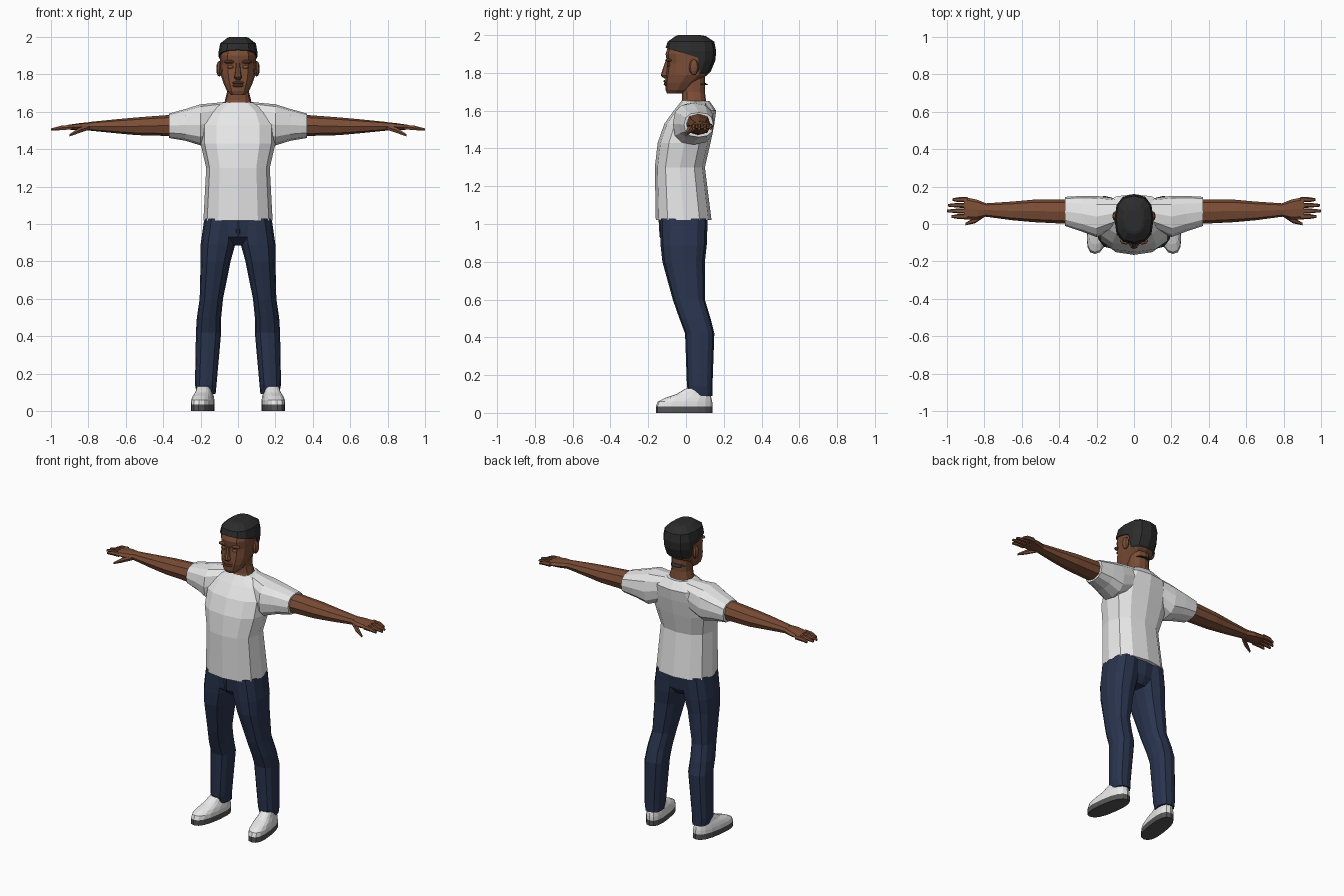
import bpy
import bmesh
from math import cos, sin, tau, copysign
from mathutils import Matrix, Vector

default_cube = bpy.data.objects.get("Cube")
if default_cube:
    bpy.data.objects.remove(default_cube, do_unlink=True)


def make_material(name, *color):
    material = bpy.data.materials.new(name)
    material.use_nodes = True
    material.diffuse_color = (*color, 1)
    shader = material.node_tree.nodes["Principled BSDF"]
    shader.inputs["Base Color"].default_value = (*color, 1)
    return material


skin = make_material("brown skin", .2, .075, .037)
white = make_material("white cloth", .8, .8, .8)
denim = make_material("navy denim", .022, .034, .075)
black = make_material("black hair", .025, .025, .025)
rubber = make_material("grey rubber", .09, .09, .09)


def add_object(name, material, bm, mirror):
    """Turn the finished bmesh into an object, optionally mirrored across x."""
    bmesh.ops.recalc_face_normals(bm, faces=bm.faces[:])
    mesh = bpy.data.meshes.new(name)
    bm.to_mesh(mesh)
    bm.free()
    mesh.materials.append(material)
    part = bpy.data.objects.new(name, mesh)
    bpy.context.collection.objects.link(part)
    if mirror:
        modifier = part.modifiers.new("mirror", "MIRROR")
        modifier.use_mirror_merge = False


def squarish(value):
    """Push a circle coordinate outwards for a slightly boxy outline."""
    return copysign(abs(value) ** .8, value)


def loft(name, material, sections, along="z", sides=12,
         mirror=False, splay=0, cut=None):
    """Skin sections given as (position, low a, high a, low b, high b).
    Along z, a and b are x and y; along x, they are y and z."""
    bm = bmesh.new()
    rings = []
    for position, low_a, high_a, low_b, high_b in sections:
        ring = []
        for step in range(sides):
            angle = tau * step / sides
            a = low_a + (high_a - low_a) * (1 + squarish(cos(angle))) / 2
            b = low_b + (high_b - low_b) * (1 + squarish(sin(angle))) / 2
            if along == "z":
                ring.append(bm.verts.new((a - splay * b, b, position)))
            else:
                ring.append(bm.verts.new((position, a, b)))
        rings.append(ring)
    for lower, upper in zip(rings, rings[1:]):
        for step in range(sides):
            following = (step + 1) % sides
            bm.faces.new((lower[step], lower[following],
                          upper[following], upper[step]))
    bm.faces.new(rings[0])
    bm.faces.new(rings[-1])
    if cut:
        point, normal = cut
        bmesh.ops.bisect_plane(
            bm, geom=bm.verts[:] + bm.edges[:] + bm.faces[:],
            plane_co=Vector(point), plane_no=Vector(normal), clear_inner=True)
        open_edges = [edge for edge in bm.edges if edge.is_boundary]
        bmesh.ops.holes_fill(bm, edges=open_edges)
    add_object(name, material, bm, mirror)


def centred(*rows):
    """Sections symmetric in x, from (height, half width, front, back)."""
    return [(z, -half, half, front, back) for z, half, front, back in rows]


def fingers(name, *joints):
    """Tapered digits along x, from (x, y, z, radius) joints."""
    sections = [(x, y - r, y + r, z - r, z + r) for x, y, z, r in joints]
    loft(name, skin, sections, along="x", sides=6, mirror=True)


def bead(name, centre, radii, mirror=False):
    """A low-poly skin ellipsoid for small features of the face."""
    bm = bmesh.new()
    placement = Matrix.Translation(centre) @ Matrix.Diagonal((*radii, 1))
    bmesh.ops.create_uvsphere(bm, u_segments=8, v_segments=6,
                              radius=1, matrix=placement)
    add_object(name, skin, bm, mirror)


# Shirt
loft("shirt_body", white, centred(
    (1.02, .185, -.16, .135), (1.3, .17, -.165, .1), (1.43, .2, -.15, .13),
    (1.53, .2, -.115, .15), (1.6, .165, -.065, .16), (1.65, .085, -.025, .125)))
loft("sleeves", white, [
    (.04, .01, .13, 1.5, 1.655), (.2, -.07, .15, 1.42, 1.64),
    (.28, -.04, .15, 1.445, 1.615), (.37, -.01, .145, 1.46, 1.59)],
    along="x", mirror=True)

# Arms and hands
loft("arms", skin, [
    (.34, 0, .13, 1.47, 1.585), (.54, .01, .13, 1.475, 1.57),
    (.65, .02, .12, 1.485, 1.56), (.8, .04, .11, 1.5, 1.545)],
    along="x", sides=8, mirror=True)
loft("palms", skin, [
    (.79, .04, .11, 1.5, 1.545), (.84, .025, .13, 1.5, 1.54),
    (.91, .025, .145, 1.505, 1.53)], along="x", sides=8, mirror=True)
finger_reach = {"index": .975, "middle": 1, "ring": .995, "little": .97}
for order, (label, reach) in enumerate(finger_reach.items()):
    across = .04 + .03 * order
    fingers(label + "_fingers", (.89, across, 1.517, .014),
            (.94, across, 1.515, .013), (reach, across, 1.505, .007))
fingers("thumbs", (.79, .06, 1.52, .016), (.85, .02, 1.5, .016),
        (.9, 0, 1.475, .007))

# Trousers
loft("trouser_seat", denim, centred(
    (.885, .06, -.08, .07), (.93, .15, -.13, .105), (1.03, .175, -.14, .115)))
loft("trouser_legs", denim, [
    (.09, .12, .22, .02, .14), (.14, .115, .23, .005, .14),
    (.42, .09, .225, -.005, .15), (.5, .09, .22, -.035, .13),
    (.6, .08, .205, -.07, .1), (.8, .04, .2, -.125, .1),
    (.89, .015, .2, -.135, .11), (1.03, 0, .18, -.14, .115)], mirror=True)
loft("fly", denim, centred(
    (.93, .01, -.14, -.1), (1.02, .015, -.145, -.1)), sides=8)

# Shoes, splayed outwards towards the toes
sole_thickness = .035
inner, outer, toe, heel = .13, .245, -.16, .14
shoe_style = dict(sides=16, mirror=True, splay=.14)
loft("shoe_soles", rubber, [
    (height, inner, outer, toe, heel) for height in (0, sole_thickness)],
    **shoe_style)
upper_steps = ((sole_thickness, 0), (.06, .01), (.08, .05), (.1, .11), (.13, .16))
loft("shoe_uppers", white, [
    (height, inner + recede / 8, outer - recede / 8, toe + recede,
     heel - recede / 9) for height, recede in upper_steps], **shoe_style)

# Neck and head
loft("neck", skin, centred(
    (1.6, .08, -.045, .115), (1.66, .07, -.02, .105), (1.7, .06, -.02, .1),
    (1.8, .06, -.02, .1)))
skull = centred(
    (1.75, .077, -.11, .06), (1.79, .09, -.107, .115), (1.85, .094, -.1, .14),
    (1.9, .097, -.108, .145), (1.95, .088, -.092, .135), (1.98, .05, -.05, .09))
jaw = centred((1.69, .036, -.1, -.025), (1.71, .058, -.108, .02))
loft("head", skin, jaw + skull)

# Face
loft("nose", skin, centred(
    (1.77, .012, -.115, -.09), (1.785, .022, -.133, -.09),
    (1.8, .016, -.13, -.09), (1.86, .01, -.11, -.09)), sides=8)
bead("lower_lip", (0, -.1, 1.74), (.032, .018, .01))
bead("upper_lip", (0, -.1, 1.755), (.034, .02, .01))
bead("eyelids", (.04, -.09, 1.84), (.02, .012, .01), mirror=True)
bead("brows", (.045, -.09, 1.867), (.03, .02, .01), mirror=True)
bead("ears", (.1, .042, 1.83), (.016, .026, .042), mirror=True)

# Hair: the skull grown outwards, trimmed to the crown and to the back
thickness = .015
hair_form = [
    (z + thickness, left - thickness / 2, right + thickness / 2,
     front - thickness / 3, back + thickness)
    for z, left, right, front, back in skull]
hair_form += centred((2, .045, -.04, .075))
hair_form.insert(0, (1.735, -.05, .05, -.02, .12))
loft("hair_crown", black, hair_form, cut=((0, -.1, 1.93), (0, .3, 1)))
loft("hair_back", black, hair_form, cut=((0, .07, 1.82), (0, 1, .1)))
